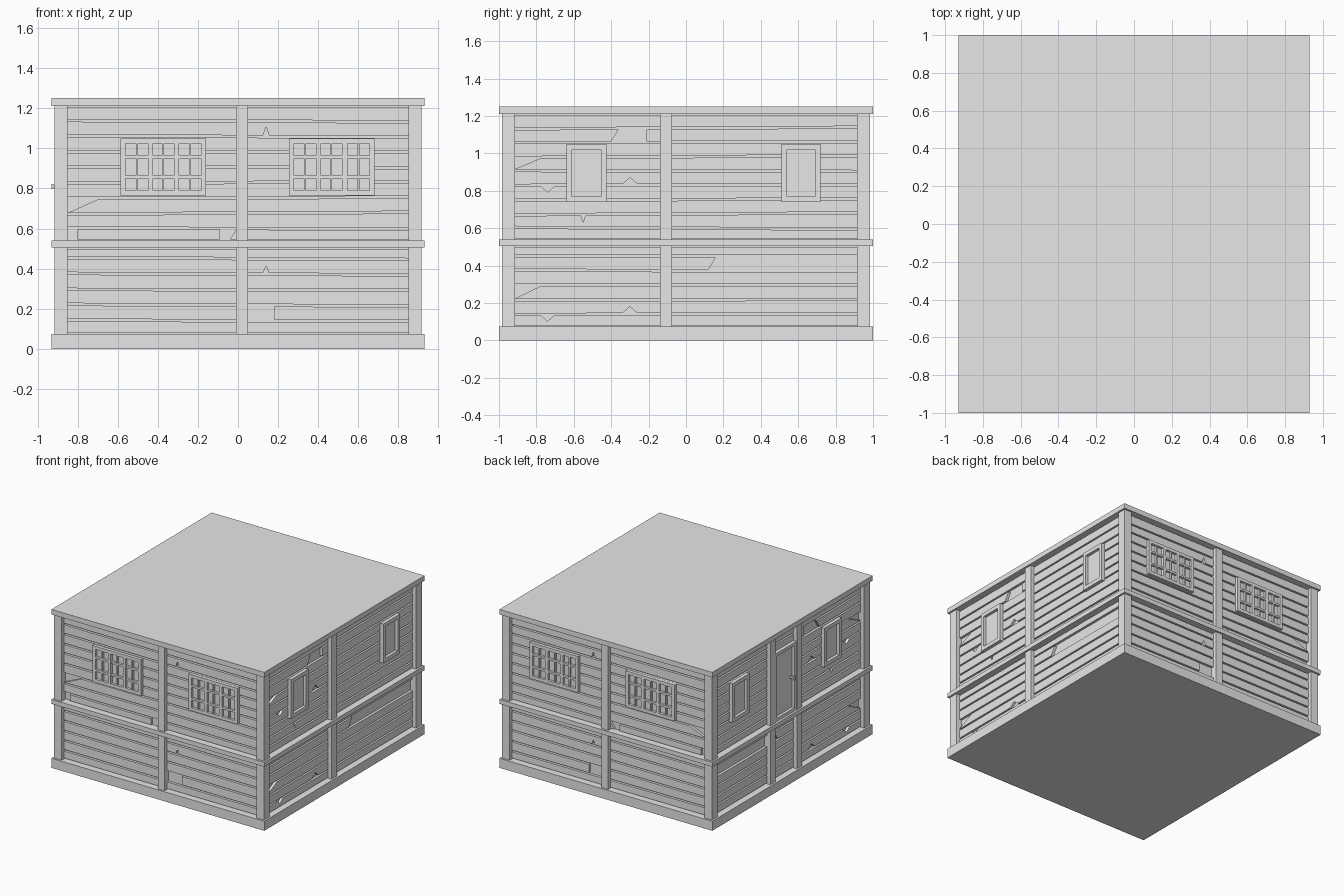
import bpy
import bmesh
import random
from mathutils import Vector

random.seed(4)
old = bpy.data.objects.get("Cube")
if old:
    bpy.data.objects.remove(old)

grey = bpy.data.materials.new("pale_grey")
grey.use_nodes = True
tone = (0.8, 0.8, 0.8, 1)
grey.diffuse_color = tone
grey.node_tree.nodes["Principled BSDF"].inputs["Base Color"].default_value = tone

# Distance from the centre to the post faces, and half length between corner posts
SIDES = {"front": (0.985, 0.85), "back": (0.985, 0.85),
         "right": (0.915, 0.915), "left": (0.915, 0.915)}


def place(side, u, d, z):
    """Point on a wall: u along it, d outward from the post face, z up."""
    out = SIDES[side][0] + d
    return Vector({"front": (u, -out, z), "back": (u, out, z),
                   "right": (out, u, z), "left": (-out, u, z)}[side])


def finish(name, bm):
    bmesh.ops.recalc_face_normals(bm, faces=bm.faces)
    mesh = bpy.data.meshes.new(name)
    bm.to_mesh(mesh)
    bm.free()
    mesh.materials.append(grey)
    obj = bpy.data.objects.new(name, mesh)
    bpy.context.collection.objects.link(obj)
    return obj


def add_box(bm, a, b):
    a, b = Vector(a), Vector(b)
    made = bmesh.ops.create_cube(bm, size=1)
    for v in made["verts"]:
        v.co = Vector([(a[i] + b[i]) / 2 + v.co[i] * abs(b[i] - a[i]) for i in range(3)])


def box(name, a, b):
    bm = bmesh.new()
    add_box(bm, a, b)
    return finish(name, bm)


def wall_box(bm, side, u, d, z):
    add_box(bm, place(side, u[0], d[0], z[0]), place(side, u[1], d[1], z[1]))


def slab(bm, side, outline, d0, d1):
    """Extrude an outline of (u, z) points from depth d0 to d1."""
    face = bm.faces.new([bm.verts.new(place(side, u, d0, z)) for u, z in outline])
    made = bmesh.ops.extrude_face_region(bm, geom=[face])
    shift = place(side, 0, d1, 0) - place(side, 0, d0, 0)
    bmesh.ops.translate(bm, vec=shift, verts=[g for g in made["geom"]
                                              if isinstance(g, bmesh.types.BMVert)])


# Core and horizontal trim
box("wall_core", (-0.865, -0.935, 0.03), (0.865, 0.935, 1.22))
for name, low, high in (("base_board", 0, 0.075), ("floor_band", 0.505, 0.54),
                        ("roof_slab", 1.21, 1.25)):
    box(name, (-0.93, -1, low), (0.93, 1, high))

# Upright posts
for sx in (-1, 1):
    for sy in (-1, 1):
        box("corner_post", (sx * 0.85, sy * 0.915, 0.05), (sx * 0.915, sy * 0.985, 1.23))
POSTS = {"front": [(-0.01, 0.05)], "back": [(-0.01, 0.05)],
         "right": [(-0.14, -0.075)], "left": [(-0.14, -0.075), (0.19, 0.255)]}
for side, spans in POSTS.items():
    bm = bmesh.new()
    for span in spans:
        wall_box(bm, side, span, (-0.06, 0), (0.05, 1.23))
    finish(side + "_middle_post", bm)

# Broken planks: bottom start, bottom end, top start, top end for each piece
LONG = {("upper", 0): [(-0.8, -0.09, -0.8, -0.09), (-0.04, 0.85, -0.01, 0.85)],
        ("upper", 2): [(-0.85, 0.85, -0.7, 0.85)],
        ("lower", 1): [(-0.85, 0.0, -0.85, 0.0), (0.18, 0.85, 0.18, 0.85)]}
WIDE = {("upper", 7): [(-0.92, -0.4, -0.92, -0.36), (-0.21, 0.92, -0.21, 0.92)],
        ("upper", 5): [(-0.92, 0.92, -0.78, 0.92)],
        ("lower", 2): [(-0.92, 0.92, -0.78, 0.92)],
        ("lower", 4): [(-0.92, 0.12, -0.92, 0.16)]}
# Splinter notches: position, half width, depth; positive depth cuts the lower edge
LONG_CHIPS = {("upper", 7): (0.14, 0.015, 0.045), ("lower", 4): (0.14, 0.015, 0.035)}
WIDE_CHIPS = {("upper", 4): (-0.3, 0.04, 0.035), ("upper", 3): (-0.74, 0.035, -0.03),
              ("upper", 1): (-0.55, 0.012, -0.035), ("lower", 1): (-0.3, 0.04, 0.035),
              ("lower", 0): (-0.74, 0.035, -0.03)}
SEAMS = {"lower": [0.075] + [0.14 + 0.0775 * i for i in range(5)] + [0.505],
         "upper": [0.54] + [0.6 + 0.0765 * i for i in range(8)] + [1.21]}

# Plank cladding with uneven seams
for side, (_, half) in SIDES.items():
    long_wall = side in ("front", "back")
    breaks, chips = (LONG, LONG_CHIPS) if long_wall else (WIDE, WIDE_CHIPS)
    bm = bmesh.new()
    for floor, levels in SEAMS.items():
        tilts = [0] + [random.uniform(-0.006, 0.006) for _ in levels[2:]] + [0]
        for row in range(len(levels) - 1):
            def low(u):
                return levels[row] + tilts[row] * u + 0.006

            def high(u):
                return levels[row + 1] + tilts[row + 1] * u - 0.006

            key = (floor, row)
            for b0, b1, t0, t1 in breaks.get(key, [(-half, half, -half, half)]):
                bottom = [(b0, low(b0)), (b1, low(b1))]
                top = [(t1, high(t1)), (t0, high(t0))]
                if key in chips:
                    u, w, depth = chips[key]
                    if b0 < u - w and u + w < b1:
                        if depth > 0:
                            bottom[1:1] = [(u - w, low(u - w)), (u, low(u) + depth),
                                           (u + w, low(u + w))]
                        else:
                            top[1:1] = [(u + w, high(u + w)), (u, high(u) + depth),
                                        (u - w, high(u - w))]
                slab(bm, side, bottom + top, -0.055, -0.03)
    finish(side + "_planks", bm)

# Barred windows: three sashes of two columns and three rows
FRAME_U = [(0, 0.025), (0.135, 0.16), (0.265, 0.29), (0.4, 0.425)]
BAR_U = [0.075, 0.205, 0.34]
FRAME_Z = [(0, 0.025), (0.26, 0.285)]
BAR_Z = [0.085, 0.185]
for side in ("front", "back"):
    for start in (-0.585, 0.255):
        bm = bmesh.new()
        base = 0.765
        wall_box(bm, side, (start, start + 0.425), (-0.05, -0.025), (base, base + 0.285))
        for a, b in FRAME_U:
            wall_box(bm, side, (start + a, start + b), (-0.04, -0.005), (base, base + 0.285))
        for a, b in FRAME_Z:
            wall_box(bm, side, (start, start + 0.425), (-0.04, -0.005), (base + a, base + b))
        for u in BAR_U:
            wall_box(bm, side, (start + u, start + u + 0.01), (-0.04, -0.008),
                     (base, base + 0.285))
        for z in BAR_Z:
            wall_box(bm, side, (start, start + 0.425), (-0.04, -0.007),
                     (base + z, base + z + 0.015))
        finish(side + "_barred_window", bm)


# Plain framed openings
def framed(name, side, u0, u1, z0, z1, rim):
    bm = bmesh.new()
    wall_box(bm, side, (u0, u1), (-0.05, -0.026), (z0, z1))
    for a in (u0, u1 - rim):
        wall_box(bm, side, (a, a + rim), (-0.04, -0.003), (z0, z1))
    for a in (z0, z1 - rim):
        wall_box(bm, side, (u0, u1), (-0.04, -0.003), (a, a + rim))
    finish(name, bm)


for side in ("right", "left"):
    framed(side + "_window", side, -0.64, -0.425, 0.74, 1.05, 0.03)
    framed(side + "_window", side, 0.51, 0.72, 0.74, 1.05, 0.03)

# Upper door between the two left posts, with its knob
framed("left_door", "left", -0.075, 0.19, 0.54, 1.08, 0.025)
bm = bmesh.new()
wall_box(bm, "left", (-0.04, -0.025), (-0.03, 0.005), (0.802, 0.818))
wall_box(bm, "left", (-0.046, -0.019), (0.005, 0.015), (0.797, 0.823))
finish("door_knob", bm)
